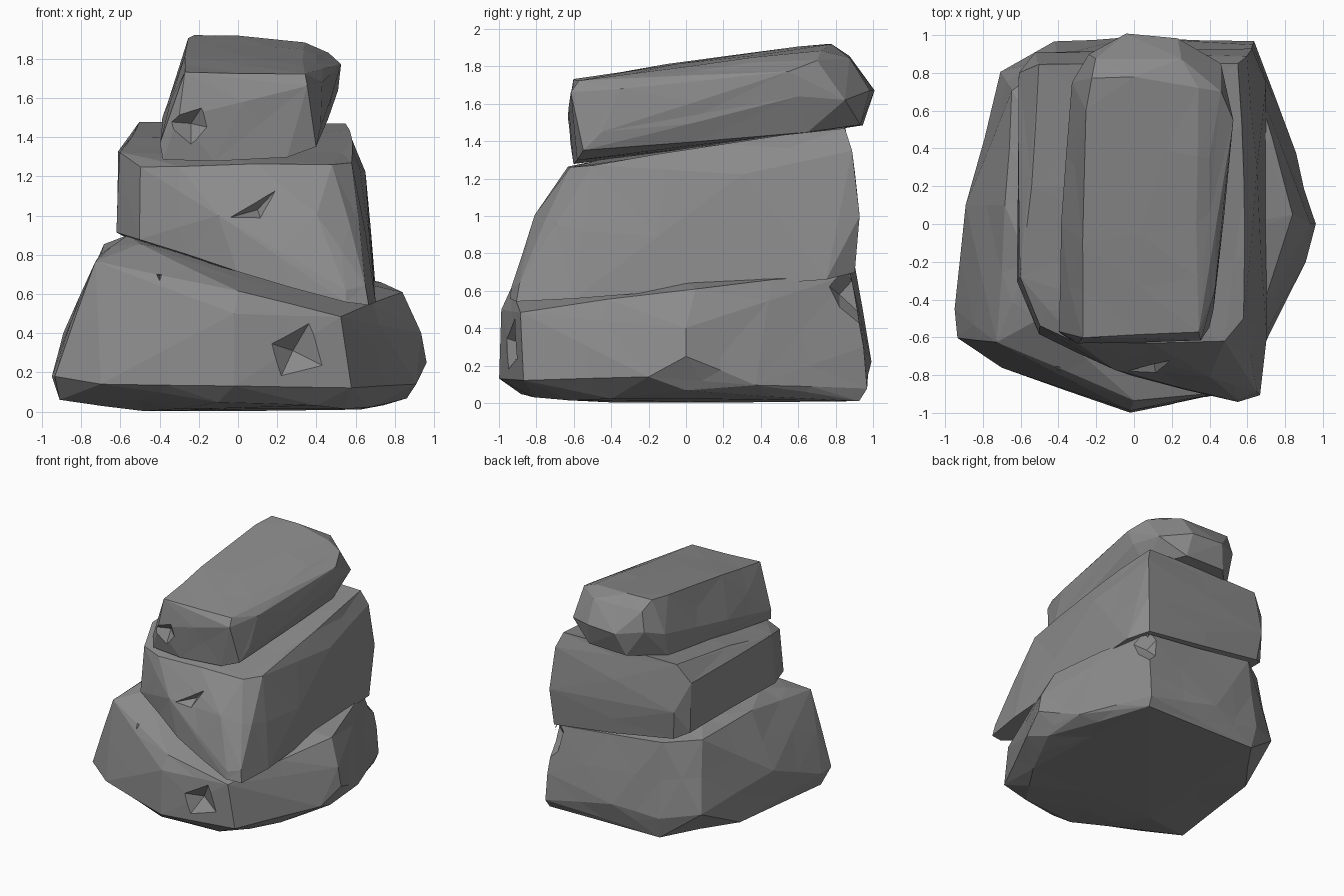
import bpy, bmesh, random
from mathutils import Vector

random.seed(4)

stone = bpy.data.materials.new("dark_stone")
stone.diffuse_color = (0.26, 0.26, 0.26, 1)


def hull_object(name, points, rough=0.0):
    """Faceted boulder: convex hull of corner points, long edges split and nudged."""
    bm = bmesh.new()
    for p in points:
        bm.verts.new(p)
    bmesh.ops.convex_hull(bm, input=bm.verts[:])
    junk = [v for v in bm.verts if not v.link_faces]
    bmesh.ops.delete(bm, geom=junk, context='VERTS')
    if rough:
        long_edges = [e for e in bm.edges if e.calc_length() > 0.4]
        old = set(bm.verts)
        bmesh.ops.subdivide_edges(bm, edges=long_edges, cuts=1)
        bmesh.ops.triangulate(bm, faces=bm.faces[:])
        bm.normal_update()
        for v in bm.verts:
            if v not in old:
                v.co += v.normal * random.uniform(-0.3, 1.0) * rough
    bmesh.ops.recalc_face_normals(bm, faces=bm.faces[:])
    mesh = bpy.data.meshes.new(name)
    bm.to_mesh(mesh)
    bm.free()
    mesh.materials.append(stone)
    ob = bpy.data.objects.new(name, mesh)
    bpy.context.collection.objects.link(ob)
    return ob


def chip(rock, rim, tip):
    """Carve a small notch: rim points on the surface (pushed outward), tip inside."""
    tip = Vector(tip)
    outer = [tip + (Vector(p) - tip) * 1.35 for p in rim]
    cutter = hull_object("chip_cutter", outer + [tip])
    cutter.hide_render = True
    cutter.hide_set(True)
    mod = rock.modifiers.new("chip", 'BOOLEAN')
    mod.operation = 'DIFFERENCE'
    mod.solver = 'EXACT'
    mod.object = cutter


# Wide base boulder, its top sloping down to the right
base = hull_object("base_boulder", [
    (-.91, -.5, .06), (-.48, -.38, 0), (-.1, -.88, .05), (.4, -.82, .03),
    (.68, -.4, .02), (.86, 0, .07), (.62, .92, .02), (-.4, .92, .03), (-.78, .4, .06),
    (-.95, -.45, .18), (-.93, -.6, .18), (-.7, -.76, .14), (-.02, -1, .13),
    (.58, -.87, .12), (.91, -.2, .14), (.95, 0, .25), (.85, .37, .1),
    (.66, .82, .1), (.63, .96, .08), (.63, .95, .3), (0, .99, .22), (-.42, .96, .2),
    (-.7, .8, .25), (-.88, .1, .4),
    (-.72, -.62, .76), (-.02, -.99, .5), (0, -.93, .61), (.52, -.88, .48),
    (.93, 0, .4), (.84, .05, .61), (.68, .4, .66), (.6, .88, .69), (-.4, .88, .8),
    (-.64, .7, .82), (-.68, .1, .85), (-.56, -.2, .9), (-.5, .5, .88), (-.5, -.5, .85),
], 0.014)

# Middle boulder, wedge-shaped with a sloping front
middle = hull_object("middle_boulder", [
    (-.61, -.3, .92), (-.6, .8, .91), (-.5, -.58, .88), (0, -.8, .72),
    (.55, -.94, .56), (.66, -.9, .55), (.7, -.6, .56), (.7, .75, .66), (.6, .9, .7),
    (-.5, .88, .86), (.55, -.93, .62), (.65, -.89, .64), (.62, .92, 1.0), (-.52, .9, 1.1),
    (-.6, -.28, 1.32), (-.5, -.54, 1.25), (-.3, -.63, 1.25), (.48, -.62, 1.26),
    (.58, -.5, 1.27), (-.61, .8, 1.33), (-.5, .84, 1.47), (.55, .85, 1.47),
    (.6, .89, 1.35), (.64, .3, 1.22), (.58, .2, 1.38), (-.54, .2, 1.39),
    (-.1, -.77, 1.0), (.4, -.8, 1.0),
], 0.012)

# Long top boulder, rising toward the back
top = hull_object("top_boulder", [
    (-.38, -.58, 1.29), (-.12, -.6, 1.28), (.25, -.58, 1.3), (.4, -.55, 1.35),
    (-.4, -.57, 1.37), (-.3, -.63, 1.5), (-.27, -.6, 1.73), (.35, -.61, 1.66),
    (.34, -.57, 1.72), (.43, -.35, 1.68), (.42, -.45, 1.45), (-.38, 0, 1.5),
    (-.27, -.1, 1.81), (.33, 0, 1.8), (-.25, .6, 1.9), (-.22, .77, 1.915),
    (0, .78, 1.92), (.34, .72, 1.88), (.46, .7, 1.83), (.52, .55, 1.77),
    (.51, .6, 1.64), (.46, .85, 1.62), (.23, .98, 1.67), (-.04, 1, 1.67),
    (-.24, .9, 1.7), (-.33, .75, 1.65), (-.32, .7, 1.45), (-.1, .94, 1.49),
    (.25, .93, 1.49), (.43, .65, 1.45), (-.2, .87, 1.85), (.25, .87, 1.84),
], 0.009)

# Small chipped notches
chip(base, [(.16, -.97, .35), (.38, -.93, .48), (.42, -.9, .24), (.22, -.95, .18)], (.28, -.85, .31))
chip(base, [(-.47, -.84, .74), (-.35, -.88, .74), (-.4, -.9, .61)], (-.4, -.73, .69))
chip(base, [(.72, .72, .66), (.5, .93, .7), (.55, .97, .44), (.72, .82, .45)], (.56, .82, .58))
chip(middle, [(-.04, -.78, .99), (.24, -.74, 1.18), (.12, -.83, .97)], (.1, -.69, 1.03))
chip(top, [(-.37, -.62, 1.48), (-.18, -.64, 1.56), (-.15, -.63, 1.45), (-.24, -.63, 1.33)], (-.24, -.55, 1.47))
